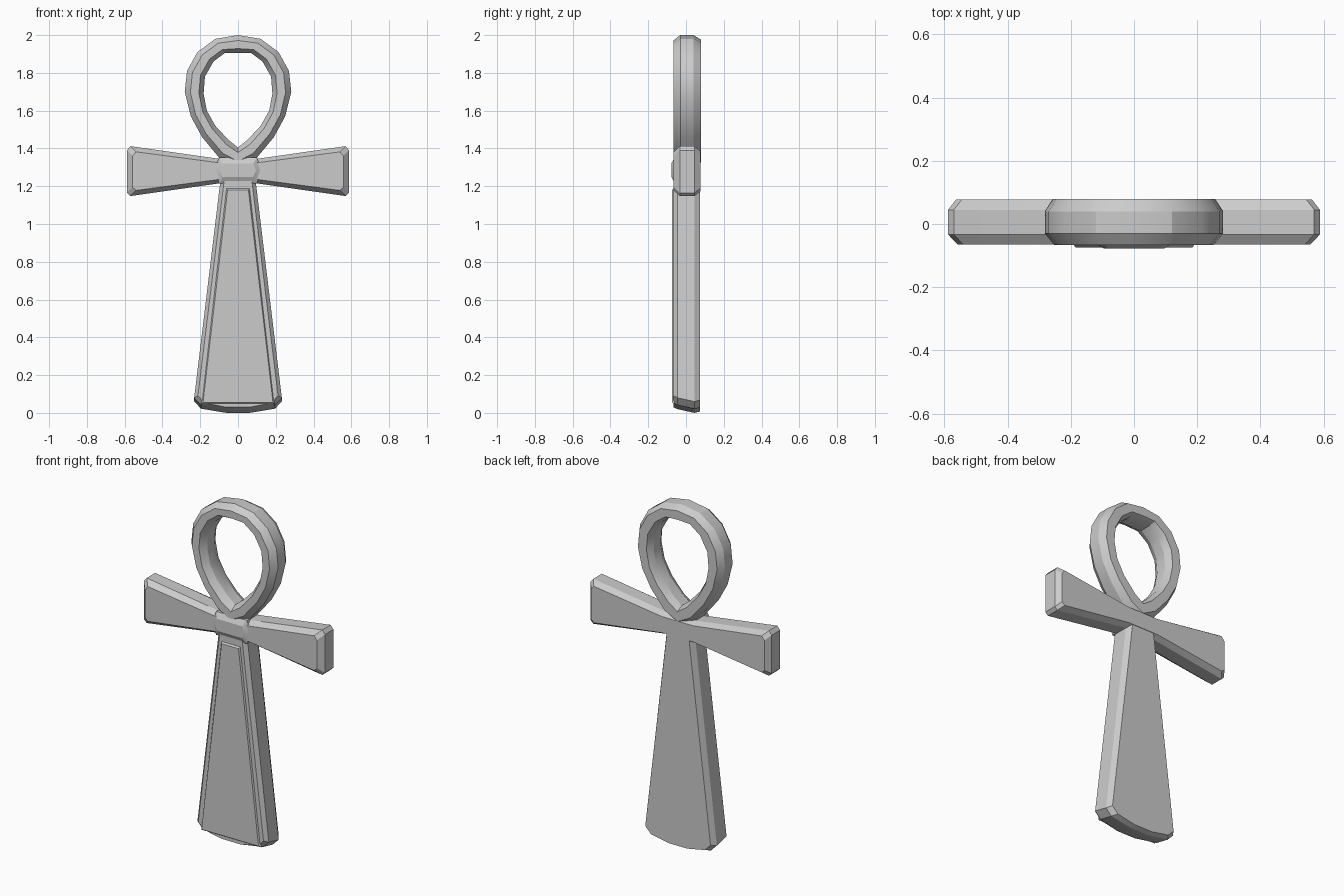
import bpy, bmesh, math

if "Cube" in bpy.data.objects:
    bpy.data.objects.remove(bpy.data.objects["Cube"])

def finish(name, bm):
    bmesh.ops.recalc_face_normals(bm, faces=bm.faces)
    mesh = bpy.data.meshes.new(name)
    bm.to_mesh(mesh)
    bm.free()
    ob = bpy.data.objects.new(name, mesh)
    bpy.context.collection.objects.link(ob)
    bpy.ops.object.select_all(action='DESELECT')
    ob.select_set(True)
    bpy.context.view_layer.objects.active = ob
    bpy.ops.object.shade_smooth_by_angle(angle=math.radians(25))
    return ob

def mirrored(half):
    """Closed outline from a right half listed top to bottom."""
    return half + [(-x, z) for x, z in reversed(half) if x > 0]

def bridge(bm, a, b):
    for i in range(len(a)):
        j = (i + 1) % len(a)
        bm.faces.new((a[i], a[j], b[j], b[i]))

def loft(name, layers):
    """Solid from (y, half outline) layers, front to back."""
    bm = bmesh.new()
    rings = [[bm.verts.new((x, y, z)) for x, z in mirrored(h)] for y, h in layers]
    for a, b in zip(rings, rings[1:]):
        bridge(bm, a, b)
    bm.faces.new(rings[0])
    bm.faces.new(rings[-1])
    return finish(name, bm)

# Crossbar: flared both ways, chamfered by d
def bar(d):
    e = d * 0.7
    return [(0.1, 1.345 - e), (0.57 - d, 1.412 - d), (0.588 - d, 1.39 - d),
            (0.588 - d, 1.165 + d), (0.57 - d, 1.148 + d), (0.1, 1.215 + e)]

loft("crossbar", [(-0.065, bar(0.03)), (-0.033, bar(0)),
                  (0.045, bar(0)), (0.077, bar(0.025))])

# Stem: tapered body with a chamfered foot
def stem(d, foot):
    return [(0.092 - d, 1.24), (0.232 - d, 0.06 + foot),
            (0.195 - d, 0.022 + foot), (0.06, 0.0 + foot)]

loft("stem", [(-0.066, stem(0.02, 0.03)), (-0.045, stem(0, 0.02)),
              (0.045, stem(0, 0)), (0.075, stem(0.02, 0.008))])

# Raised panel on the stem front
loft("stem_panel", [(-0.074, [(0.055, 1.18), (0.185, 0.055)]),
                    (-0.06, [(0.065, 1.195), (0.195, 0.045)])])

# Raised knot at the crossing
loft("center_knot", [(-0.078, [(0.08, 1.32), (0.095, 1.285), (0.08, 1.25)]),
                     (-0.06, [(0.1, 1.352), (0.125, 1.285), (0.1, 1.215)]),
                     (-0.03, [(0.1, 1.352), (0.12, 1.285), (0.1, 1.215)])])

# Teardrop loop: section swept between outer and inner outlines
outer = mirrored([(0, 2.0), (0.12, 1.98), (0.215, 1.91), (0.27, 1.81), (0.282, 1.70),
                  (0.25, 1.57), (0.19, 1.46), (0.095, 1.345), (0, 1.30)])
inner = mirrored([(0, 1.905), (0.07, 1.905), (0.13, 1.86), (0.175, 1.78), (0.182, 1.69),
                  (0.165, 1.60), (0.12, 1.52), (0.05, 1.445), (0, 1.405)])
section = [(0, -0.03), (0.3, -0.067), (0.75, -0.067), (1, -0.025),
           (1, 0.04), (0.8, 0.079), (0.25, 0.079), (0, 0.04)]
bm = bmesh.new()
rings = [[bm.verts.new((o[0] + (i[0] - o[0]) * t, y, o[1] + (i[1] - o[1]) * t))
          for o, i in zip(outer, inner)] for t, y in section]
for a, b in zip(rings, rings[1:] + rings[:1]):
    bridge(bm, a, b)
finish("loop", bm)
